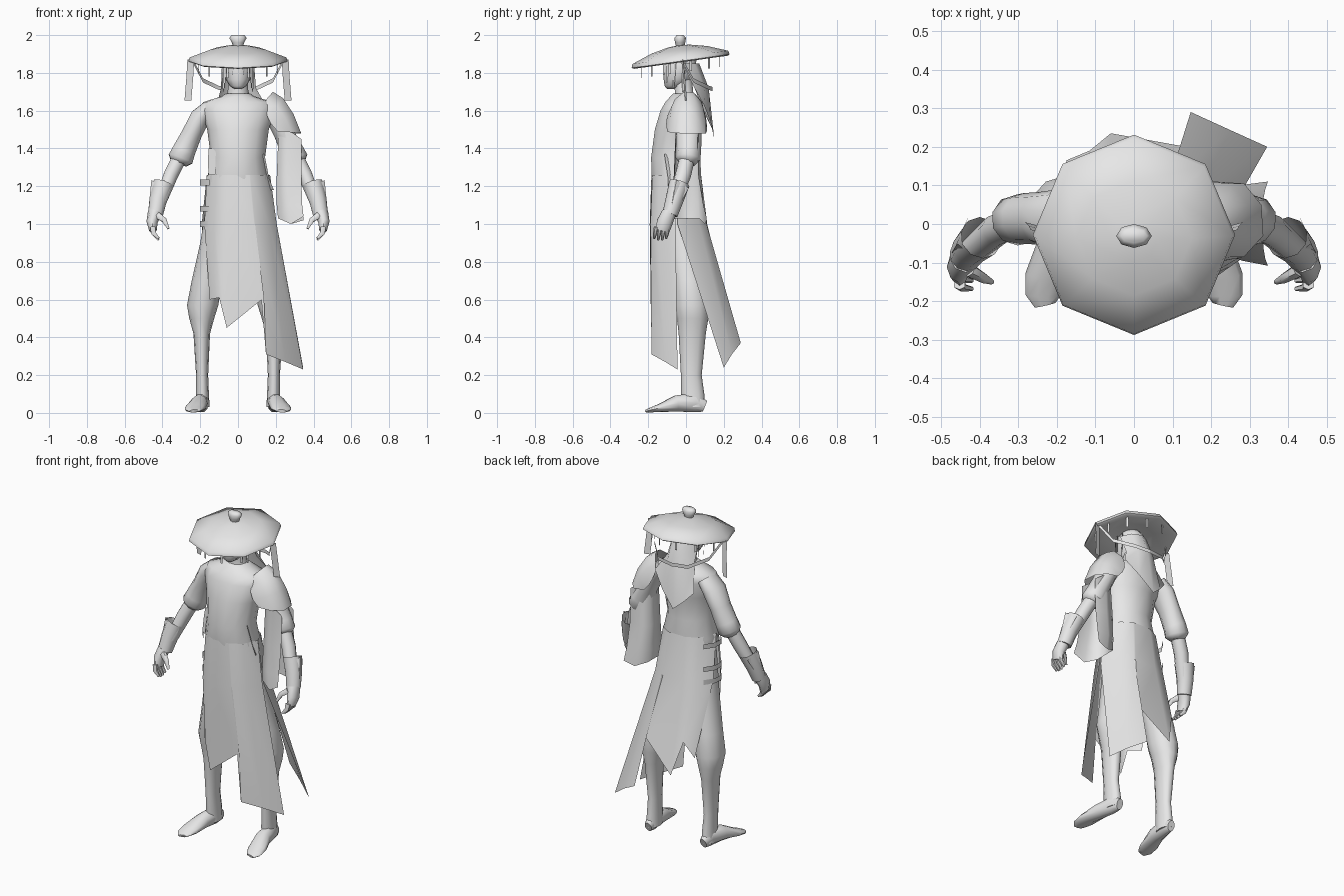
import bpy, bmesh, math
from mathutils import Vector

grey = bpy.data.materials.new("plain_grey")
grey.diffuse_color = (0.8, 0.8, 0.8, 1)
UP = (0, 0, 1)


def finish(name, bm, angle=60):
    bmesh.ops.recalc_face_normals(bm, faces=bm.faces)
    me = bpy.data.meshes.new(name)
    bm.to_mesh(me)
    bm.free()
    me.materials.append(grey)
    ob = bpy.data.objects.new(name, me)
    bpy.context.collection.objects.link(ob)
    bpy.ops.object.select_all(action='DESELECT')
    ob.select_set(True)
    bpy.context.view_layer.objects.active = ob
    bpy.ops.object.shade_smooth_by_angle(angle=math.radians(angle))
    return ob


def tube(name, rows, n=10, s=1, axis=None, ref=(1, 0, 0), caps=(True, True), angle=60):
    """Loft rings given as (x, y, z, radius along ref, other radius)."""
    bm = bmesh.new()
    pts = [Vector((r[0] * s, r[1], r[2])) for r in rows]
    rings = []
    for i, r in enumerate(rows):
        t = Vector(axis) if axis else (pts[min(i + 1, len(pts) - 1)] - pts[max(i - 1, 0)]).normalized()
        u = Vector(ref)
        u = (u - t * u.dot(t)).normalized()
        v = t.cross(u)
        rings.append([bm.verts.new(pts[i] + u * r[3] * math.cos(a) + v * r[4] * math.sin(a))
                      for a in (2 * math.pi * k / n for k in range(n))])
    for a, b in zip(rings, rings[1:]):
        for k in range(n):
            bm.faces.new((a[k], a[(k + 1) % n], b[(k + 1) % n], b[k]))
    if caps[0]:
        bm.faces.new(rings[0])
    if caps[1]:
        bm.faces.new(rings[-1])
    return finish(name, bm, angle)


def panel(name, cols, s=1, angle=60):
    """Cloth sheet through columns of points."""
    bm = bmesh.new()
    vs = [[bm.verts.new((p[0] * s, p[1], p[2])) for p in c] for c in cols]
    for a, b in zip(vs, vs[1:]):
        for i in range(len(a) - 1):
            bm.faces.new((a[i], b[i], b[i + 1], a[i + 1]))
    return finish(name, bm, angle)


def ribbon(name, pts, side, s=1):
    """Flat strip along points, as wide as the side vector."""
    h = Vector(side) / 2
    return panel(name, [[Vector(p) - h for p in pts], [Vector(p) + h for p in pts]], s)


# robe body
tube("robe_body", [(0, -.05, 1.2, .165, .128), (0, -.05, 1.24, .163, .134), (0, -.06, 1.35, .143, .128),
                   (0, -.045, 1.5, .163, .123), (0, -.02, 1.6, .195, .118), (0, -.012, 1.645, .185, .1),
                   (0, -.01, 1.675, .09, .075), (0, -.01, 1.69, .065, .06)], 14, axis=UP, caps=(False, True))

# front skirt panel with ragged hem
panel("front_skirt", [
    [(-.165, -.07, 1.26), (-.178, -.08, 1.0), (-.15, -.11, .6)],
    [(-.12, -.145, 1.26), (-.125, -.165, 1.0), (-.1, -.175, .61)],
    [(-.04, -.183, 1.26), (-.05, -.192, 1.0), (-.06, -.185, .45)],
    [(.06, -.178, 1.26), (.085, -.188, 1.0), (.138, -.185, .61)],
    [(.065, -.177, 1.26), (.09, -.187, 1.0), (.148, -.183, .31)],
    [(.13, -.137, 1.26), (.165, -.15, 1.0), (.25, -.11, .27)],
    [(.17, -.05, 1.26), (.205, -.055, 1.0), (.345, -.045, .23)]])

# back skirt panel with long corner tail
panel("back_skirt", [
    [(-.165, -.06, 1.26), (-.192, .01, 1.0), (-.175, .165, .58)],
    [(-.12, .045, 1.26), (-.135, .09, 1.0), (-.115, .19, .67)],
    [(-.05, .08, 1.26), (-.06, .112, 1.0), (-.06, .235, .47)],
    [(.06, .078, 1.26), (.08, .11, 1.0), (.135, .2, .64)],
    [(.07, .075, 1.26), (.09, .109, 1.0), (.147, .29, .37)],
    [(.13, .037, 1.26), (.16, .07, 1.0), (.25, .243, .31)],
    [(.17, -.05, 1.26), (.205, -.045, 1.0), (.345, .2, .24)]])

# side belts and loose flaps
for z in (1.0, 1.08, 1.22):
    ribbon("side_belt", [(-.15, -.12, z), (-.2, -.06, z), (-.2, 0, z), (-.16, .06, z)], (0, 0, .03))
ribbon("side_flap", [(-.135, -.11, 1.4), (-.14, -.12, 1.33), (-.135, -.14, 1.26)], (.04, -.03, 0))
ribbon("hip_flap", [(.13, -.1, 1.37), (.155, -.08, 1.24), (.18, -.08, 1.18)], (.02, -.03, 0))

for s in (-1, 1):
    # legs and feet
    tube("trouser_leg", [(.08, -.04, 1.15, .08, .09), (.125, -.01, .9, .075, .09), (.165, .02, .7, .08, .09),
                         (.187, .03, .57, .083, .092), (.192, .035, .5, .066, .083), (.192, .033, .42, .044, .072),
                         (.19, .028, .2, .032, .055), (.188, .035, .1, .034, .062), (.188, .04, .03, .038, .06)],
         12, s, UP)
    tube("foot", [(.187, .1, .035, .022, .032), (.19, .05, .055, .036, .054), (.205, -.05, .05, .045, .045),
                  (.228, -.14, .026, .055, .022), (.236, -.185, .016, .045, .014), (.23, -.21, .01, .028, .008)], 10, s)
    # sleeves and forearms
    tube("upper_sleeve", [(.15, .005, 1.62, .075, .04), (.2, .01, 1.565, .08, .056), (.245, .015, 1.475, .068, .056),
                          (.285, .014, 1.39, .066, .064), (.304, .01, 1.345, .066, .07), (.312, .006, 1.32, .045, .046)],
         10, s, ref=(0, 1, 0))
    tube("forearm", [(.29, .015, 1.39, .042, .04), (.355, -.015, 1.26, .042, .04), (.43, -.08, 1.07, .035, .032)],
         10, s, ref=(0, 1, 0))
    tube("gauntlet", [(.395, -.035, 1.215, .055, .056), (.422, -.06, 1.13, .048, .048), (.437, -.085, 1.05, .041, .042)],
         10, s, ref=(0, 1, 0), caps=(False, True))
    panel("gauntlet_point", [[(.41, -.09, 1.19), (.45, -.1, 1.1)], [(.458, -.05, 1.235), (.472, -.075, 1.1)],
                             [(.43, .015, 1.19), (.455, -.035, 1.1)]], s)
    # hands
    tube("palm", [(.44, -.09, 1.06, .038, .038), (.455, -.112, 1.01, .042, .03), (.45, -.125, .965, .038, .02)],
         8, s, ref=(0, 1, 0))
    for k in range(4):
        y = -.095 - k * .021
        tip = .912 + .008 * abs(k - 1.5)
        tube("finger", [(.452, y, .985, .012, .016), (.447, y - .006, .95, .011, .014), (.42, y - .01, tip, .006, .007)],
             6, s, ref=(0, 1, 0))
    tube("thumb", [(.425, -.12, 1.045, .018, .02), (.39, -.14, 1.02, .014, .015), (.368, -.15, .975, .007, .007)],
         6, s, ref=(0, 1, 0))
    # hat cords, long tassels and loose hair
    ribbon("chin_cord", [(.24, -.02, 1.865), (.185, .04, 1.76), (.1, .125, 1.72), (0, .14, 1.715)], (0, 0, .022), s)
    ribbon("long_tassel", [(.25, -.02, 1.87), (.255, -.01, 1.78), (.265, 0, 1.655)], (.036, .01, 0), s)
    for x, y, z in ((.03, -.122, 1.79), (.055, -.105, 1.75), (.07, -.07, 1.72), (.076, -.02, 1.7)):
        panel("hair_lock", [[(x - .014, y, 1.87), (x, y, z)], [(x + .012, y + .02, 1.87), (x + .004, y + .008, z)]], s)

# long hanging sleeve, slit along its outer side and open below
panel("hanging_sleeve", [
    [(.335, -.05, 1.45), (.335, -.06, 1.25), (.34, -.09, 1.1), (.347, -.108, 1.04)],
    [(.265, -.055, 1.5), (.265, -.065, 1.25), (.27, -.09, 1.1), (.28, -.095, 1.0)],
    [(.215, -.04, 1.5), (.205, -.045, 1.25), (.205, -.06, 1.1), (.212, -.065, 1.03)],
    [(.215, .05, 1.5), (.205, .06, 1.25), (.205, .065, 1.1), (.212, .07, 1.03)],
    [(.265, .07, 1.5), (.265, .08, 1.25), (.27, .1, 1.1), (.28, .1, 1.0)],
    [(.335, .06, 1.45), (.335, .065, 1.25), (.34, .09, 1.1), (.347, .11, 1.02)]], angle=75)

# shoulder guard
panel("shoulder_guard", [
    [(.145, -.075, 1.62), (.155, -.1, 1.57), (.175, -.105, 1.53), (.21, -.1, 1.49)],
    [(.15, -.06, 1.66), (.205, -.075, 1.625), (.25, -.085, 1.56), (.285, -.085, 1.485)],
    [(.185, -.01, 1.7), (.24, -.02, 1.665), (.295, -.03, 1.58), (.335, -.03, 1.48)],
    [(.18, .04, 1.695), (.24, .045, 1.66), (.295, .05, 1.575), (.33, .05, 1.478)],
    [(.15, .08, 1.65), (.2, .09, 1.62), (.25, .105, 1.55), (.285, .105, 1.48)],
    [(.145, .09, 1.61), (.155, .105, 1.57), (.175, .11, 1.53), (.21, .11, 1.49)]])

# neck, head and scarf
tube("neck", [(0, -.005, 1.66, .07, .065), (0, -.01, 1.7, .055, .05), (0, -.02, 1.77, .05, .055)], 10, axis=UP)
tube("head", [(0, -.08, 1.715, .018, .02), (0, -.065, 1.73, .042, .048), (0, -.043, 1.765, .065, .075),
              (0, -.035, 1.81, .074, .085), (0, -.03, 1.87, .07, .085), (0, -.03, 1.91, .045, .05)], 12, axis=UP)
panel("back_scarf", [
    [(-.085, -.02, 1.85), (-.09, .045, 1.72), (-.13, .11, 1.56)],
    [(-.055, .045, 1.85), (-.055, .1, 1.72), (-.075, .14, 1.5)],
    [(0, .07, 1.85), (0, .12, 1.72), (-.015, .15, 1.45)],
    [(.055, .045, 1.85), (.055, .1, 1.72), (.07, .13, 1.54)],
    [(.085, -.02, 1.85), (.095, .045, 1.72), (.145, .095, 1.63)]])

# wide octagonal hat, tilted forward
tilt = math.atan(.14)
hat = tube("hat", [(0, 0, .018, .03, .03), (0, 0, .01, .13, .13), (0, 0, -.02, .25, .25), (0, 0, -.014, .262, .262),
                   (0, 0, .006, .256, .256), (0, 0, .046, .15, .15), (0, 0, .066, .06, .06), (0, 0, .07, .015, .015)],
           8, axis=UP)
hat.location = (0, -.03, 1.876)
hat.rotation_euler = (tilt, 0, 0)
tube("hat_knob", [(0, -.03, 1.93, .02, .02), (0, -.031, 1.96, .033, .027), (0, -.031, 1.985, .046, .031),
                  (0, -.031, 2.0, .034, .018)], 8, axis=UP)

# short tassels under the brim
for k in range(12):
    a = 2 * math.pi * (k + .5) / 12
    x, y = .215 * math.cos(a), .215 * math.sin(a)
    z = 1.868 + y * math.tan(tilt)
    ribbon("short_tassel", [(x, y - .03, z), (x, y - .03, z - .035), (x, y - .03, z - .065)],
           (-.012 * math.sin(a), .012 * math.cos(a), 0))
